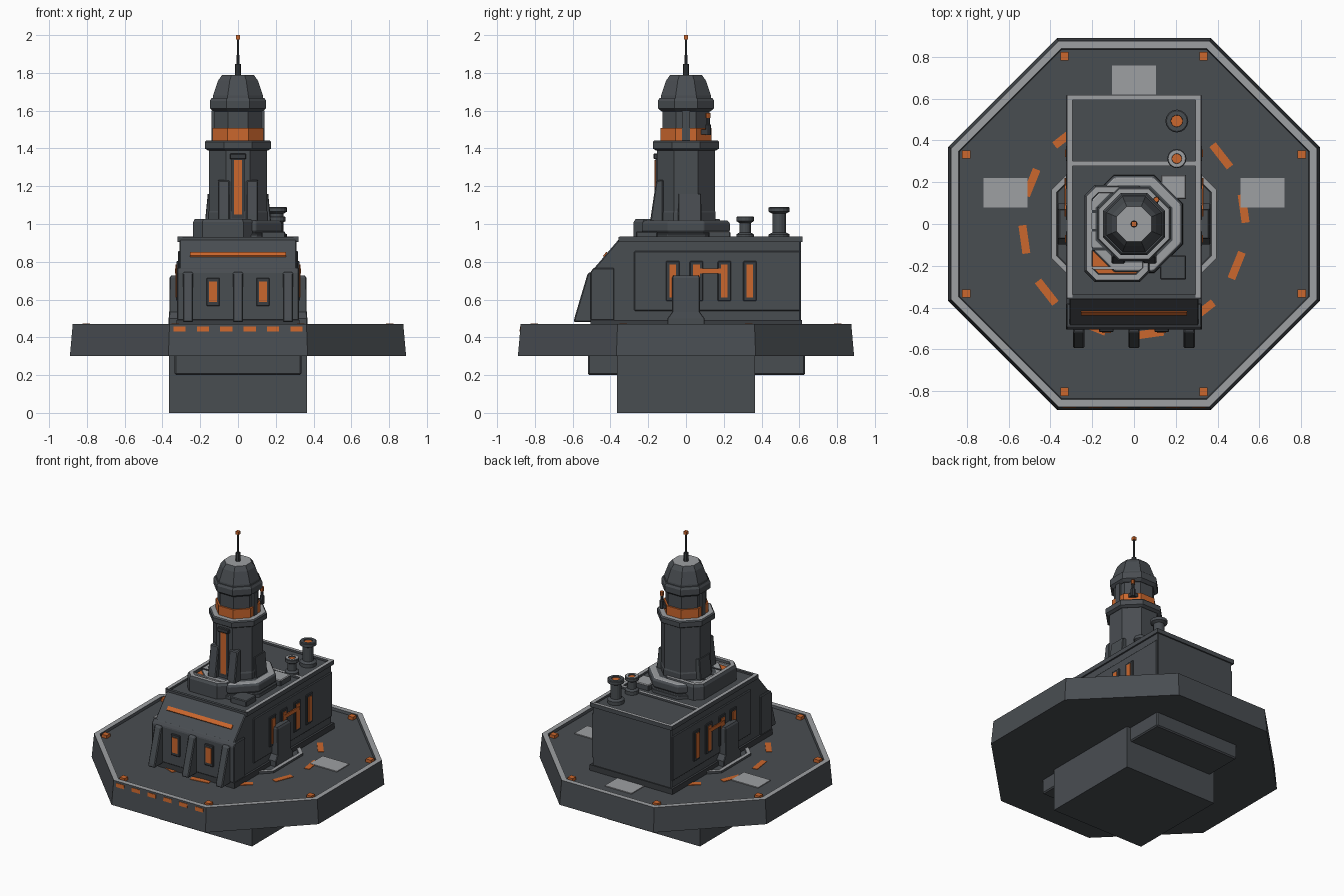
import bpy, bmesh, math
from mathutils import Matrix

if "Cube" in bpy.data.objects:
    bpy.data.objects.remove(bpy.data.objects["Cube"])

COLORS = {
    "dark hull": (0.066, 0.074, 0.083, 1),
    "black trim": (0.042, 0.047, 0.053, 1),
    "light grey": (0.34, 0.35, 0.365, 1),
    "orange": (0.60, 0.135, 0.026, 1),
}
MATS = {}
for n, c in COLORS.items():
    MATS[n] = bpy.data.materials.new(n)
    MATS[n].diffuse_color = c
H, T, G, O = COLORS.keys()


def finish(name, bm, mats, bevel=0.0):
    bmesh.ops.recalc_face_normals(bm, faces=bm.faces)
    me = bpy.data.meshes.new(name)
    bm.to_mesh(me)
    bm.free()
    for m in mats:
        me.materials.append(MATS[m])
    ob = bpy.data.objects.new(name, me)
    bpy.context.collection.objects.link(ob)
    if bevel:
        md = ob.modifiers.new("bevel", 'BEVEL')
        md.width, md.segments, md.limit_method = bevel, 1, 'ANGLE'
    return ob


def loft(name, loops, mats, bevel=0.0):
    """Skin loops of points; mats = one name, or one per segment plus the end cap."""
    if isinstance(mats, str):
        mats = [mats] * len(loops)
    used = list(dict.fromkeys(mats))
    bm = bmesh.new()
    rows = [[bm.verts.new(p) for p in lp] for lp in loops]
    bm.faces.new(rows[0]).material_index = used.index(mats[0])
    for a, b, m in zip(rows, rows[1:], mats):
        for i in range(len(a)):
            j = (i + 1) % len(a)
            bm.faces.new((a[i], a[j], b[j], b[i])).material_index = used.index(m)
    bm.faces.new(rows[-1]).material_index = used.index(mats[-1])
    return finish(name, bm, used, bevel)


def octa(name, rings, mats, cx=0, cy=0, bevel=0.0):
    """Rings of (half x, half y, corner cut, z)."""
    loops = []
    for hx, hy, c, z in rings:
        pts = [(hx, c - hy), (hx, hy - c), (hx - c, hy), (c - hx, hy),
               (-hx, hy - c), (-hx, c - hy), (c - hx, -hy), (hx - c, -hy)]
        loops.append([(cx + x, cy + y, z) for x, y in pts])
    return loft(name, loops, mats, bevel)


def reg(name, rings, mats, bevel=0.0):
    """Regular octagon rings of (apothem, z)."""
    return octa(name, [(a, a, a * (2 - math.sqrt(2)), z) for a, z in rings], mats, bevel=bevel)


def lathe(name, rings, mats, cx, cy, n=16):
    return loft(name, [[(cx + r * math.cos(2 * math.pi * i / n), cy + r * math.sin(2 * math.pi * i / n), z)
                        for i in range(n)] for r, z in rings], mats)


def box(name, x0, x1, y0, y1, z0, z1, mat, top=None, bevel=0.0):
    lp = lambda z: [(x0, y0, z), (x1, y0, z), (x1, y1, z), (x0, y1, z)]
    return loft(name, [lp(z0), lp(z1)], [mat, top or mat], bevel)


def extrude_x(name, pts, x0, x1, mat, bevel=0.0):
    return loft(name, [[(x, y, z) for y, z in pts] for x in (x0, x1)], mat, bevel)


# Foundation and octagonal deck with raised grey rim
box("foundation_column", -.365, .365, -.365, .365, 0, .31, H)
box("under_deck_box", -.335, .335, -.52, .63, .2, .31, H, bevel=.008)
reg("landing_deck", [(.89, .3), (.875, .47), (.84, .47), (.835, .452)], [H, G, H, H])

# Deck markings
for k in range(12):
    a = math.radians(8 + 30 * k)
    ob = box("deck_ring_dash", -.019, .019, -.068, .068, 0, .006, O)
    ob.matrix_world = Matrix.Translation((.53 * math.cos(a), .53 * math.sin(a), .45)) @ Matrix.Rotation(a, 4, 'Z')
for sx in (-1, 1):
    for sy in (-1, 1):
        for x, y in ((.333, .803), (.803, .333)):
            box("deck_corner_lamp", sx * x - .02, sx * x + .02, sy * y - .02, sy * y + .02, .45, .474, O)
for x, y in ((-.615, .15), (.615, .15), (0, .69)):
    box("deck_pad", x - .105, x + .105, y - .07, y + .07, .45, .458, G)
for i in range(6):
    x = -.31 + .124 * i
    extrude_x("deck_edge_dash", [(-.875, .43), (-.881, .43), (-.879, .457), (-.873, .457)], x - .032, x + .032, O)

# Octagonal plinth and main building
reg("building_plinth", [(.395, .45), (.395, .468), (.37, .468), (.365, .462)], [H, G, H, H])
box("building_base", -.325, .325, -.505, .615, .45, .492, T)
extrude_x("main_building", [(-.5, .46), (-.5, .75), (-.355, .92), (.608, .92), (.608, .46)], -.31, .31, H, .006)
extrude_x("front_apron", [(-.506, .49), (-.506, .745), (-.49, .768), (-.38, .768), (-.38, .49)], -.323, .323, H, .005)
extrude_x("slope_stripe", [(-.416, .845), (-.421, .853), (-.439, .832), (-.434, .824)], -.254, .254, O)

# Front fins and windows
for x in (-.265, 0, .265):
    extrude_x("front_fin", [(-.49, .48), (-.595, .48), (-.59, .505), (-.52, .74), (-.49, .75)],
              x - .027, x + .027, H, .006)
for x in (-.132, .132):
    box("front_window_frame", x - .035, x + .035, -.517, -.49, .565, .715, T, bevel=.004)
    box("front_window", x - .021, x + .021, -.521, -.513, .588, .695, O)

# Side panels, windows, orange lintel and door buttress, both sides
for s in (-1, 1):
    def side(name, x1, y0, y1, z0, z1, mat, bevel=0.0, x0=.3):
        xs = sorted((s * x0, s * x1))
        return box(name, xs[0], xs[1], y0, y1, z0, z1, mat, bevel=bevel)
    side("side_panel", .318, -.275, .605, .54, .857, H, .005)
    for y in (-.07, .055, .203, .338):
        side("side_window_frame", .326, y - .036, y + .036, .592, .803, T, .004)
        side("side_window", .331, y - .018, y + .018, .61, .785, O, x0=.323)
    side("side_lintel", .333, .037, .221, .738, .764, O, x0=.325)
    octa("door_buttress", [(.04, .098, .004, .46), (.04, .098, .004, .5), (.037, .073, .004, .535),
                           (.035, .073, .004, .715), (.028, .068, .004, .727)], H, s * .327, 0)

# Roof parapet with light top edges
for s in (-1, 1):
    box("roof_edge", s * .308 - .013, s * .308 + .013, -.352, .618, .905, .935, H, G)
for y in (.606, .29):
    box("roof_cross_edge", -.3, .3, y - .012, y + .012, .905, .934, H, G)
box("roof_front_edge", -.32, .32, -.358, -.338, .905, .931, H)

# Chimneys with glowing mouths
for y, r, z, ring in ((.493, .055, 1.09, H), (.313, .046, 1.04, G)):
    lathe("chimney", [(r, .91), (r, .945), (r * .66, .955), (r * .66, z - .035), (r, z - .025),
                      (r, z - .004), (r * .9, z), (r * .52, z), (r * .5, z - .008)],
          [H, H, H, H, H, H, ring, H, O], .205, y)

# Tower base, side vent block and small roof boxes
reg("tower_base", [(.235, .915), (.235, .945), (.22, .95), (.232, .965), (.232, 1.005), (.22, 1.018), (.185, 1.018)],
    [H, H, H, H, H, G, H], bevel=.003)
octa("vent_block", [(.158, .232, .05, .915), (.158, .232, .05, 1.01), (.148, .222, .045, 1.027),
                    (.122, .196, .03, 1.027), (.118, .192, .03, 1.008)], [H, H, G, H, O], -.08, -.045)
for y in (-.21, -.12, -.03, .06):
    box("vent_slat", -.2, .04, y - .007, y + .007, 1.0, 1.022, G if y < -.2 else T)
box("roof_box_front", .125, .25, -.265, -.15, .915, .96, H, bevel=.005)
box("roof_box_back", .13, .25, .12, .235, .915, .96, H, G, bevel=.005)

# Octagonal tower
reg("tower_shaft", [(.157, 1.01), (.157, 1.06), (.153, 1.07), (.153, 1.40)], H)
reg("gallery_ring", [(.16, 1.39), (.176, 1.4), (.176, 1.435), (.168, 1.443), (.13, 1.443)], [H, H, H, G, H])
reg("orange_band", [(.136, 1.44), (.136, 1.507)], O)
reg("tower_neck", [(.125, 1.5), (.125, 1.61)], H)
reg("upper_ring", [(.128, 1.595), (.149, 1.612), (.149, 1.652), (.14, 1.668)], H)
reg("tower_cap", [(.134, 1.66), (.132, 1.68), (.105, 1.76), (.083, 1.79)], [H, H, H, G])

# Tower front strip, ribs and side boxes
box("strip_frame", -.034, .034, -.162, -.14, 1.03, 1.345, T)
box("strip_top", -.043, .043, -.172, -.14, 1.343, 1.372, T, bevel=.004)
box("tower_strip", -.021, .021, -.167, -.158, 1.05, 1.34, O)
for s in (-1, 1):
    extrude_x("tower_front_rib", [(-.12, 1.01), (-.19, 1.01), (-.185, 1.05), (-.158, 1.23), (-.12, 1.235)],
              s * .075 - .032, s * .075 + .032, H, .006)
    octa("tower_side_box", [(.03, .062, .004, 1.01), (.015, .06, .004, 1.16)], H, s * .145, .02)
    box("neck_rib", s * .128 - .012, s * .128 + .012, -.02, .02, 1.44, 1.6, H)

# Neck lamp and antenna
box("lamp_arm", .07, .115, .08, .122, 1.475, 1.5, T)
lathe("lamp_pole", [(.015, 1.47), (.015, 1.525), (.009, 1.53), (.009, 1.562)], T, .107, .117, 8)
lathe("lamp_tip", [(.013, 1.56), (.013, 1.588)], O, .107, .117, 8)
lathe("antenna_socket", [(.017, 1.78), (.015, 1.848)], T, 0, 0, 8)
lathe("antenna_rod", [(.007, 1.84), (.006, 1.985)], T, 0, 0, 8)
box("antenna_tip", -.011, .011, -.011, .011, 1.977, 2.0, O)

for m in bpy.data.materials:
    if m.users and not m.is_grease_pencil:
        m.use_nodes = True
        m.node_tree.nodes["Principled BSDF"].inputs["Base Color"].default_value = m.diffuse_color
